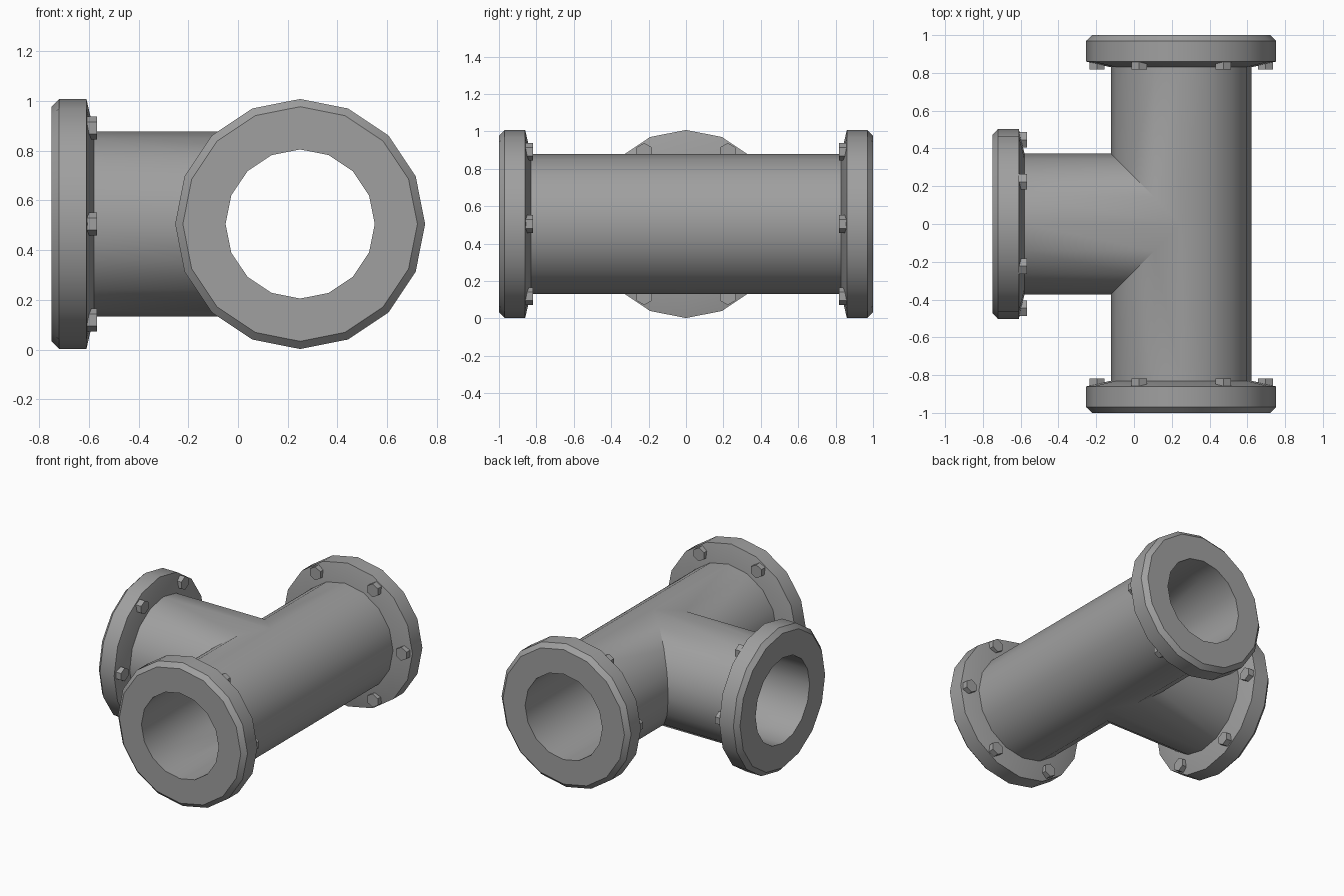
import bpy, bmesh
from math import sin, cos, pi, radians
from mathutils import Vector, Matrix

cube = bpy.data.objects.get("Cube")
if cube:
    bpy.data.objects.remove(cube, do_unlink=True)

SIDES = 16
CENTRE = Vector((0.25, 0, 0.505))   # where the pipe axes cross
PIPE_R, BORE_R, PIPE_END = 0.373, 0.3, 0.83
BOLT_RING, BOLT_R = 0.446, 0.047

metal = bpy.data.materials.new("grey metal")
metal.use_nodes = True
GREY = (0.35, 0.35, 0.35, 1)
metal.diffuse_color = GREY
metal.node_tree.nodes["Principled BSDF"].inputs["Base Color"].default_value = GREY


def finish(name, bm, turn=0):
    """Clean the mesh, shade it and place it round the pipe centre."""
    bmesh.ops.remove_doubles(bm, verts=bm.verts, dist=0.0001)
    bmesh.ops.recalc_face_normals(bm, faces=bm.faces)
    mesh = bpy.data.meshes.new(name)
    bm.to_mesh(mesh)
    bm.free()
    mesh.materials.append(metal)
    mesh.shade_smooth()
    mesh.set_sharp_from_angle(angle=radians(30))
    obj = bpy.data.objects.new(name, mesh)
    obj.location = CENTRE
    obj.rotation_euler.z = turn
    bpy.context.collection.objects.link(obj)
    return obj


def ring_point(r, i):
    a = 2 * pi * i / SIDES
    return r * cos(a), r * sin(a)


def face(bm, points):
    """Add a face, dropping points that coincide."""
    unique = []
    for p in points:
        if all((p - q).length > 0.0001 for q in unique):
            unique.append(p)
    if len(unique) > 2:
        bm.faces.new([bm.verts.new(p) for p in unique])


def main_end(r, i, side):
    u, z = ring_point(r, i)
    return Vector((u, side * PIPE_END, z))


def main_mitre(r, i, side):
    u, z = ring_point(r, i)
    return Vector((u, side * max(0, -u), z))


def branch_end(r, i, side):
    u, z = ring_point(r, i)
    return Vector((-PIPE_END, u, z))


def branch_mitre(r, i, side):
    u, z = ring_point(r, i)
    return Vector((-abs(u), u, z))


# Tee pipe: hollow arms with a mitred joint
bm = bmesh.new()
for end, mitre, side in ((main_end, main_mitre, -1), (main_end, main_mitre, 1),
                         (branch_end, branch_mitre, 0)):
    for i in range(SIDES):
        j = i + 1
        for r in (PIPE_R, BORE_R):
            face(bm, [end(r, i, side), end(r, j, side),
                      mitre(r, j, side), mitre(r, i, side)])
        face(bm, [end(PIPE_R, i, side), end(PIPE_R, j, side),
                  end(BORE_R, j, side), end(BORE_R, i, side)])
finish("tee_pipe", bm)

# Flange cross-section as (radius, distance along the axis)
PROFILE = [(BORE_R, 1), (0.472, 1), (0.503, 0.97), (0.503, 0.86),
           (PIPE_R, 0.83), (BORE_R, 0.83)]

for place, turn in (("back", 0), ("front", pi), ("branch", pi / 2)):
    # Flange ring
    bm = bmesh.new()
    for i in range(SIDES):
        for (r0, d0), (r1, d1) in zip(PROFILE, PROFILE[1:] + PROFILE[:1]):
            corners = []
            for r, d, k in ((r0, d0, i), (r1, d1, i), (r1, d1, i + 1), (r0, d0, i + 1)):
                u, z = ring_point(r, k)
                corners.append(Vector((u, d, z)))
            face(bm, corners)
    finish(place + "_flange", bm, turn)

    # Six hexagonal bolt heads on the inner side of the flange
    bm = bmesh.new()
    for k in range(6):
        a = k * pi / 3
        spot = Vector((BOLT_RING * cos(a), 0.842, BOLT_RING * sin(a)))
        bmesh.ops.create_cone(bm, cap_ends=True, segments=6, radius1=BOLT_R,
                              radius2=BOLT_R, depth=0.05,
                              matrix=Matrix.Translation(spot) @ Matrix.Rotation(pi / 2, 4, "X"))
    finish(place + "_bolts", bm, turn)
